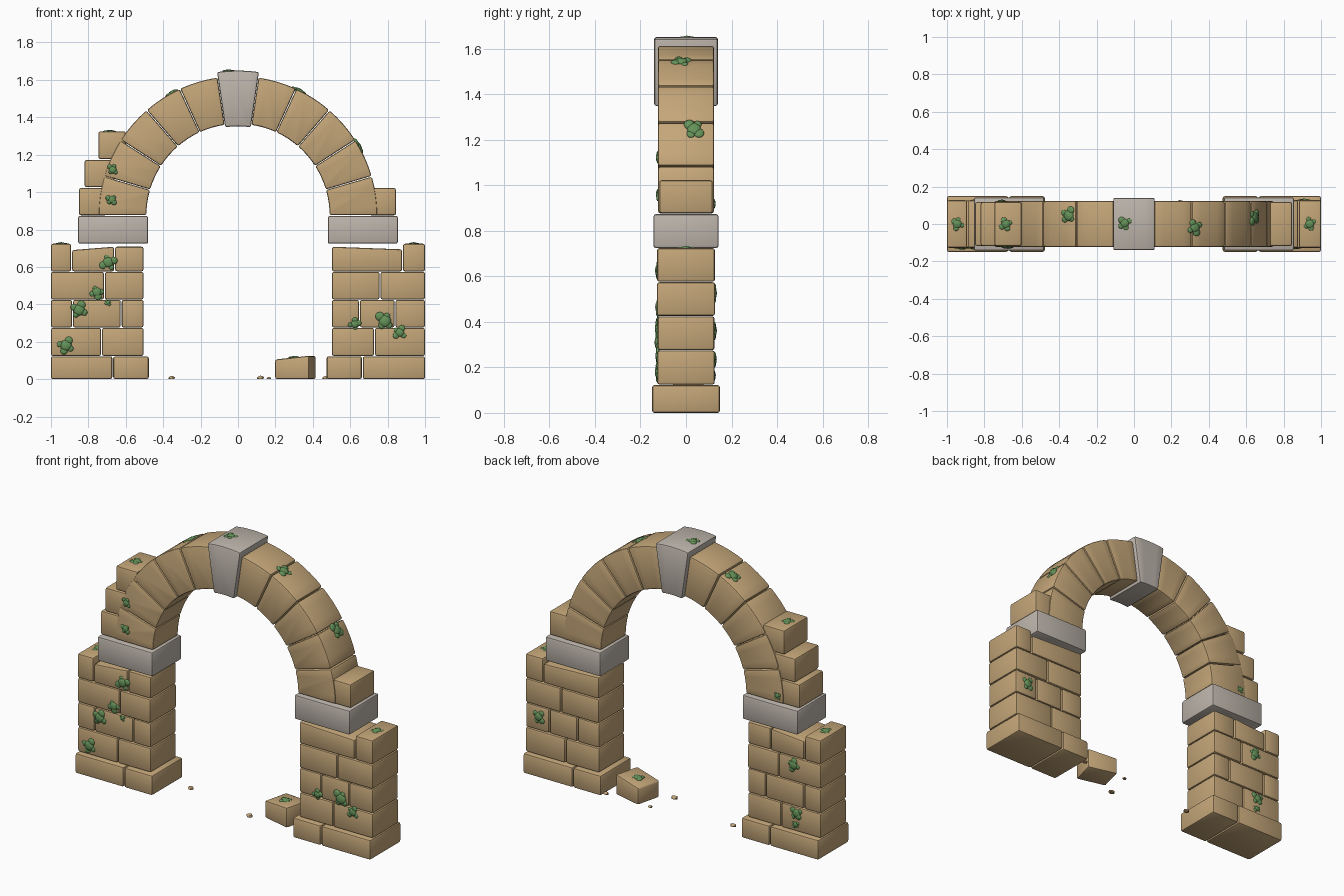
import bpy, bmesh, math, random
from math import sin, cos, radians
from mathutils import Vector, Matrix

random.seed(4)
cube = bpy.data.objects.get("Cube")
if cube:
    bpy.data.objects.remove(cube, do_unlink=True)


def material(name, rgb):
    m = bpy.data.materials.new(name)
    m.use_nodes = True
    m.diffuse_color = (*rgb, 1)
    m.node_tree.nodes["Principled BSDF"].inputs["Base Color"].default_value = (*rgb, 1)
    return m


SAND = material("sandstone", (0.55, 0.38, 0.19))
GREY = material("grey_stone", (0.51, 0.46, 0.41))
MOSS = material("moss_green", (0.13, 0.29, 0.10))


def finish(bm, name, mat, bevel=0.0):
    """Round the hard edges, turn the bmesh into an object and shade it."""
    bmesh.ops.recalc_face_normals(bm, faces=bm.faces)
    if bevel:
        hard = [e for e in bm.edges if e.calc_face_angle(0) > 0.5]
        bmesh.ops.bevel(bm, geom=hard, offset=bevel, segments=2, profile=0.5,
                        affect='EDGES', clamp_overlap=True)
    mesh = bpy.data.meshes.new(name)
    bm.to_mesh(mesh)
    bm.free()
    mesh.materials.append(mat)
    ob = bpy.data.objects.new(name, mesh)
    bpy.context.collection.objects.link(ob)
    bpy.ops.object.select_all(action='DESELECT')
    ob.select_set(True)
    bpy.context.view_layer.objects.active = ob
    bpy.ops.object.shade_smooth_by_angle(angle=radians(42))
    return ob


def block(name, x0, x1, z0, z1, depth, mat=SAND, drop_left=0, drop_right=0, bevel=0.011):
    """Box-shaped stone; the drops lower one end of its top."""
    bm = bmesh.new()
    bmesh.ops.create_cube(bm, size=1)
    for v in bm.verts:
        top, right = v.co.z > 0, v.co.x > 0
        v.co.x = x1 if right else x0
        v.co.y *= 2 * depth
        v.co.z = z1 - (drop_right if right else drop_left) if top else z0
    return finish(bm, name, mat, bevel)


SPRING = 0.875  # height of the arch centre


def wedge(name, a0, a1, r0, r1, depth, mat, steps=4):
    """Arch stone between two angles and two radii."""
    bm = bmesh.new()
    angles = [a0 + (a1 - a0) * i / steps for i in range(steps + 1)]
    ring = [(r1, a) for a in angles] + [(r0, a) for a in reversed(angles)]
    face = bm.faces.new([bm.verts.new((r * cos(a), -depth, SPRING + r * sin(a)))
                         for r, a in ring])
    out = bmesh.ops.extrude_face_region(bm, geom=[face])
    moved = [g for g in out["geom"] if isinstance(g, bmesh.types.BMVert)]
    bmesh.ops.translate(bm, verts=moved, vec=(0, 2 * depth, 0))
    return finish(bm, name, mat, 0.01)


# Piers: joint positions of each course, from outside to inside
COURSES = [(0, 0.122), (0.124, 0.274), (0.276, 0.424), (0.426, 0.574), (0.576, 0.708)]
PIERS = {
    "right": (-1, [[1, 0.67, 0.475], [1, 0.73, 0.503], [1, 0.885, 0.625, 0.503],
                   [1, 0.715, 0.503], [1, 0.89, 0.66, 0.503]]),
    "left": (1, [[1, 0.665, 0.472], [1, 0.73, 0.5], [1, 0.84, 0.65, 0.5],
                 [1, 0.76, 0.5], [1, 0.88, 0.5]]),
}
for side, (s, rows) in PIERS.items():
    for c, joints in enumerate(rows):
        z0, z1 = COURSES[c]
        for i, (a, b) in enumerate(zip(joints, joints[1:])):
            a = a if i == 0 else a - 0.003
            lo, hi = sorted((s * a, s * (b + 0.002)))
            top = 0.724 if c == 4 and i == 0 else z1
            sloped = c == 4 and i == 1
            depth = 0.149 if c == 0 else 0.126 + random.uniform(-0.002, 0.002)
            block(f"{side}_pier_stone_{c}_{i}", lo, hi, z0, top, depth,
                  drop_left=0.018 if sloped and s < 0 else 0,
                  drop_right=0.014 if sloped and s > 0 else 0)
    # Impost slab the arch springs from
    lo, hi = sorted((s * 0.48, s * 0.855))
    block(f"{side}_impost", lo, hi, 0.724, 0.873, 0.143, GREY)

# Arch ring and keystone
KEY = radians(8.3)
STEP = (math.pi / 2 - KEY) / 5
for side, s in (("left", 1), ("right", -1)):
    for i in range(5):
        a0, a1 = i * STEP + 0.003, (i + 1) * STEP - 0.003
        if s < 0:
            a0, a1 = math.pi - a1, math.pi - a0
        wedge(f"{side}_arch_stone_{i}", a0, a1, 0.49, 0.745, 0.123, SAND)
wedge("keystone", math.pi / 2 - KEY, math.pi / 2 + KEY, 0.477, 0.775, 0.14, GREY)

# Broken wall stones beside the arch
block("right_wall_stone_low", -0.85, -0.70, 0.876, 1.022, 0.117)
block("right_wall_stone_mid", -0.82, -0.66, 1.026, 1.172, 0.117)
block("right_wall_stone_top", -0.747, -0.60, 1.177, 1.325, 0.117)
block("left_wall_stone", 0.70, 0.845, 0.876, 1.022, 0.117)

# Fallen stone
fallen = block("fallen_stone", -0.094, 0.094, 0, 0.125, 0.08, drop_left=0.02)
fallen.location = (0.307, 0.03, 0)
fallen.rotation_euler.z = radians(-14)

# Pebbles
for i, (x, y, r) in enumerate([(-0.355, 0.05, 0.02), (0.12, -0.06, 0.022),
                               (0.165, 0.11, 0.014), (0.465, 0.11, 0.018)]):
    bm = bmesh.new()
    bmesh.ops.create_icosphere(bm, subdivisions=1, radius=r)
    for v in bm.verts:
        v.co = Vector((v.co.x, v.co.y * 0.8, max(v.co.z, -0.3 * r) * 0.7 + 0.21 * r))
    bmesh.ops.translate(bm, verts=bm.verts, vec=(x, y, 0))
    finish(bm, f"pebble_{i}", SAND)


def moss(name, pos, normal, r):
    """Flattened clump: a core with uneven lobes around it."""
    bm = bmesh.new()
    turn = random.uniform(0, 6)
    lobes = [(0, 0, r * 0.62)]
    for k in range(4):
        a = turn + k * math.pi / 2 + random.uniform(-0.3, 0.3)
        d = r * random.uniform(0.5, 0.68)
        lobes.append((d * cos(a), d * sin(a), r * random.uniform(0.32, 0.48)))
    place = (Matrix.Translation(pos)
             @ Vector(normal).to_track_quat('Z', 'Y').to_matrix().to_4x4())
    for x, y, size in lobes:
        flat = Matrix.Diagonal((1, 1, 0.42, 1))
        bmesh.ops.create_icosphere(bm, subdivisions=2, radius=size,
                                   matrix=place @ Matrix.Translation((x, y, 0)) @ flat)
    finish(bm, name, MOSS)


# Moss on the front and back faces: x, z, size
FRONT = [(-0.92, 0.18, 0.05), (-0.85, 0.37, 0.05), (-0.755, 0.465, 0.043),
         (-0.695, 0.41, 0.02), (-0.695, 0.625, 0.047), (-0.675, 0.96, 0.033),
         (-0.67, 1.12, 0.033), (0.625, 0.295, 0.035), (0.785, 0.31, 0.055),
         (0.865, 0.25, 0.04)]
BACK = [(0.91, 0.36, 0.045), (-0.815, 0.525, 0.045), (-0.835, 0.235, 0.043),
        (-0.83, 0.165, 0.027), (-0.705, 0.92, 0.025)]
for side, s, spots in (("front", -1, FRONT), ("back", 1, BACK)):
    for i, (x, z, r) in enumerate(spots):
        moss(f"{side}_moss_{i}", (x, s * 0.124, z), (0, s, 0), r)

# Moss on the level tops
for i, (x, y, z) in enumerate([(-0.945, 0, 0.722), (0.94, 0, 0.722), (-0.685, 0, 1.323),
                               (-0.05, 0.005, 1.646), (0.305, 0.03, 0.114)]):
    moss(f"top_moss_{i}", (x, y, z), (0, 0, 1), 0.04)

# Moss on the back of the arch ring
for i, (angle, y, r) in enumerate([(118, 0.045, 0.048), (64, -0.02, 0.045), (30, 0.035, 0.05)]):
    out = Vector((cos(radians(angle)), 0, sin(radians(angle))))
    moss(f"arch_moss_{i}", out * 0.744 + Vector((0, y, SPRING)), out, r)
